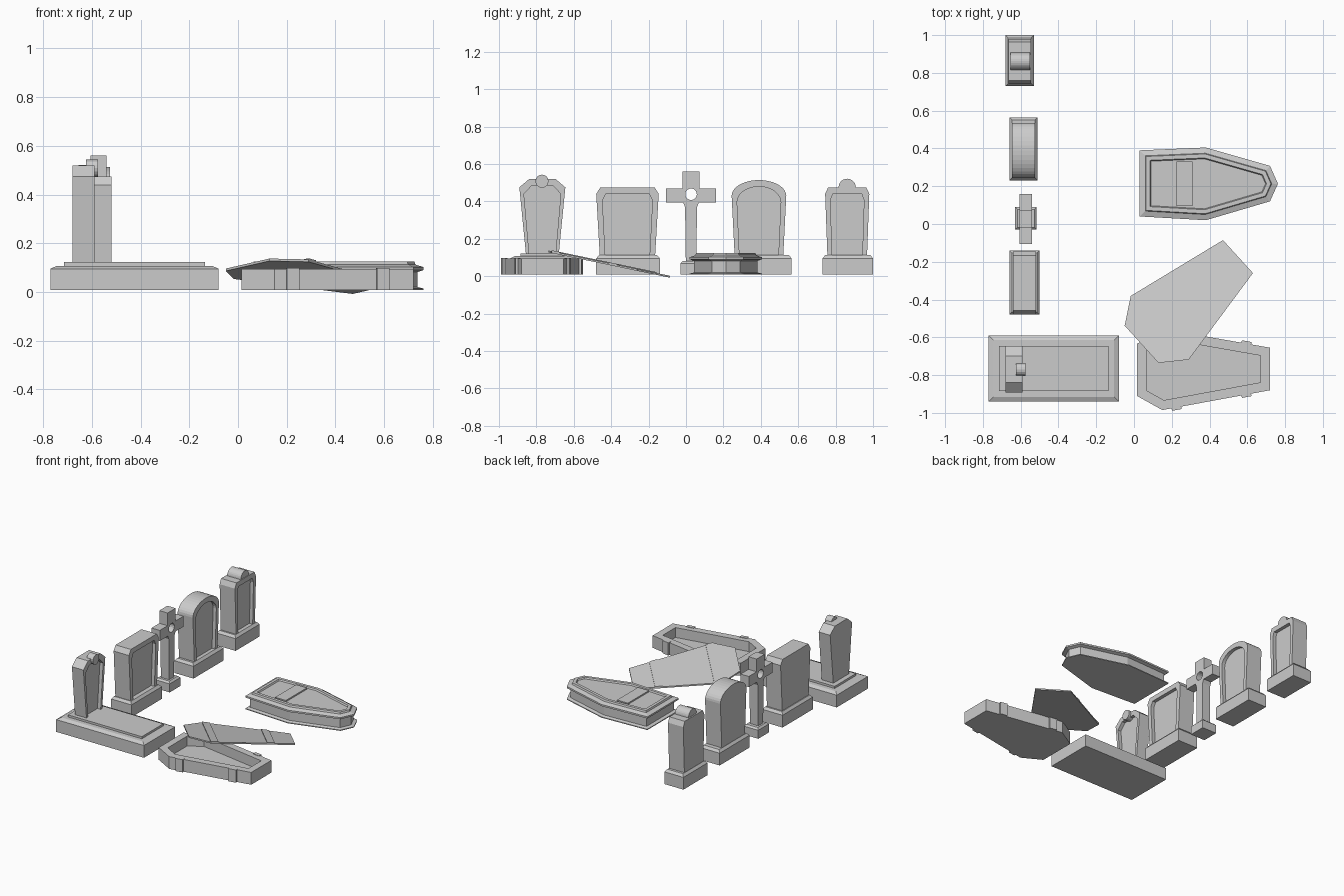
import bpy
from math import sin, cos, pi, atan2, hypot
from mathutils import Vector, Matrix

cube = bpy.data.objects.get("Cube")
if cube:
    bpy.data.objects.remove(cube, do_unlink=True)

GROUND = 0.008
stone = bpy.data.materials.new("stone_grey")
stone.use_nodes = True
stone.diffuse_color = (0.6, 0.6, 0.6, 1)
stone.node_tree.nodes["Principled BSDF"].inputs["Base Color"].default_value = (0.6, 0.6, 0.6, 1)


def loft(name, rings, caps=True):
    """Skin a stack of closed rings that share a point count."""
    n = len(rings[0])
    verts = [p for ring in rings for p in ring]
    faces = []
    for r in range(len(rings) - 1):
        for i in range(n):
            j = (i + 1) % n
            faces.append((r * n + i, r * n + j, (r + 1) * n + j, (r + 1) * n + i))
    if caps:
        faces.append(tuple(reversed(range(n))))
        faces.append(tuple(range(len(verts) - n, len(verts))))
    mesh = bpy.data.meshes.new(name)
    mesh.from_pydata(verts, [], faces)
    mesh.materials.append(stone)
    ob = bpy.data.objects.new(name, mesh)
    bpy.context.collection.objects.link(ob)
    bpy.context.view_layer.objects.active = ob
    bpy.ops.object.mode_set(mode='EDIT')
    bpy.ops.mesh.select_all(action='SELECT')
    bpy.ops.mesh.normals_make_consistent(inside=False)
    bpy.ops.object.mode_set(mode='OBJECT')
    return ob


def rect(x0, x1, y0, y1, z, inset=0):
    x0, x1, y0, y1 = x0 + inset, x1 - inset, y0 + inset, y1 - inset
    return [(x0, y0, z), (x1, y0, z), (x1, y1, z), (x0, y1, z)]


def stepped_base(name, x0, x1, y0, y1, steps):
    return loft(name, [rect(x0, x1, y0, y1, z, i) for z, i in steps])


def slab_x(name, profile, x0, x1):
    """Extrude a (y, z) outline along x."""
    return loft(name, [[(x, y, z) for y, z in profile] for x in (x0, x1)])


def arc(cy, cz, ry, rz, a0, a1, n):
    return [(cy + ry * cos(a0 + (a1 - a0) * i / n),
             cz + rz * sin(a0 + (a1 - a0) * i / n)) for i in range(n + 1)]


def headstone(name, outline, x0, x1, border=0.8, drop=0.035, depth=0.025):
    """Back slab plus a raised border that is open at the bottom."""
    cy = (outline[0][0] + outline[-1][0]) / 2
    foot = outline[0][1]
    inner = [(cy + (y - cy) * border, z if z == foot else z - drop) for y, z in outline]
    slab_x(name + "_back", outline, x0, x1 - depth)
    slab_x(name + "_border", outline + inner[::-1], x1 - depth, x1)


def mirrored(cy, half):
    """Bottom-to-top half outline, completed on the other side."""
    return [(cy + w, z) for w, z in half] + [(cy - w, z) for w, z in reversed(half)]


# Grave plot with its headstone
stepped_base("grave_plot", -0.77, -0.08, -0.94, -0.59,
             [(GROUND, 0), (0.095, 0), (0.107, 0.025), (0.107, 0.055), (0.122, 0.055)])
headstone("grave_stone", mirrored(-0.768, [(0.088, 0.12), (0.123, 0.475), (0.07, 0.52)]), -0.68, -0.59)
slab_x("grave_stone_ornament", arc(-0.77, 0.508, 0.035, 0.035, 0, 2 * pi, 16)[:-1], -0.625, -0.575)

# Row of headstones: base extents
BASE_STEPS = [(GROUND, 0), (0.095, 0), (0.112, 0.014)]
for label, x0, x1, y0, y1 in (("square", -0.66, -0.50, -0.48, -0.14),
                              ("arched", -0.66, -0.51, 0.23, 0.565),
                              ("crested", -0.68, -0.53, 0.73, 1.0)):
    stepped_base(label + "_stone_base", x0, x1, y0, y1, BASE_STEPS)

headstone("square_stone", mirrored(-0.313, [(0.148, 0.11), (0.167, 0.44), (0.145, 0.475)]), -0.64, -0.52)
headstone("arched_stone",
          [(0.52, 0.11)] + arc(0.39, 0.43, 0.146, 0.084, 0, pi, 18) + [(0.26, 0.11)], -0.645, -0.525)
headstone("crested_stone", mirrored(0.862, [(0.106, 0.11), (0.118, 0.44), (0.102, 0.475)]),
          -0.665, -0.545, border=0.76)
slab_x("crested_stone_crest", arc(0.862, 0.475, 0.046, 0.046, 0, pi, 14), -0.655, -0.55)

# Cross with a round hole
stepped_base("cross_base", -0.63, -0.515, -0.03, 0.09, [(GROUND, 0), (0.068, 0), (0.08, 0.012)])
cross = slab_x("cross", mirrored(0.027, [
    (0.028, 0.075), (0.032, 0.37), (0.043, 0.395), (0.133, 0.395), (0.133, 0.47),
    (0.045, 0.47), (0.045, 0.56)]), -0.605, -0.54)
cutter = slab_x("cross_hole_cutter", arc(0.027, 0.438, 0.031, 0.031, 0, 2 * pi, 16)[:-1], -0.7, -0.45)
cutter.hide_render = True
hole = cross.modifiers.new("hole", 'BOOLEAN')
hole.operation, hole.solver, hole.object = 'DIFFERENCE', 'EXACT', cutter
bpy.context.view_layer.objects.active = cross
bpy.ops.object.modifier_apply(modifier="hole")
bpy.data.objects.remove(cutter, do_unlink=True)


def inset_ring(pts, d, z):
    """Offset a counter-clockwise convex outline inwards by d."""
    out = []
    for i, p in enumerate(pts):
        p = Vector(p)
        e1 = (p - Vector(pts[i - 1])).normalized()
        e2 = (Vector(pts[(i + 1) % len(pts)]) - p).normalized()
        n1, n2 = Vector((-e1.y, e1.x)), Vector((-e2.y, e2.x))
        q = p + (n1 + n2) * d / (1 + n1.dot(n2))
        out.append((q.x, q.y, z))
    return out


# Closed coffin: flanged foot, waisted wall, flanged lid with sunken panel
CLOSED = [(0.03, 0.04), (0.38, 0.02), (0.72, 0.12), (0.762, 0.213), (0.72, 0.308), (0.38, 0.405), (0.03, 0.39)]
loft("closed_coffin", [inset_ring(CLOSED, d, z) for d, z in (
    (0, GROUND), (0, 0.014), (0.022, 0.02), (0.022, 0.082), (0, 0.09), (0, 0.102),
    (0.03, 0.112), (0.034, 0.124), (0.055, 0.124), (0.06, 0.114))])
loft("closed_coffin_plate", [rect(0.225, 0.31, 0.095, 0.33, z) for z in (0.112, 0.124)])

# Open coffin: hollow box with straps on the long sides
OPEN = [(0.015, -0.91), (0.15, -0.985), (0.72, -0.88), (0.72, -0.655), (0.15, -0.555), (0.015, -0.635)]
loft("open_coffin", [inset_ring(OPEN, d, z) for d, z in (
    (0, GROUND), (0, 0.095), (0.05, 0.095), (0.05, 0.025))])
for side, a, b in (("right", OPEN[1], OPEN[2]), ("left", OPEN[4], OPEN[3])):
    start, run = Vector(a), Vector(b) - Vector(a)
    for label, t in (("head", 0.13), ("foot", 0.78)):
        c = start + run * t
        turn = Matrix.Translation((c.x, c.y, 0)) @ Matrix.Rotation(atan2(run.y, run.x), 4, 'Z')
        loft(f"coffin_strap_{label}_{side}",
             [[turn @ Vector(p) for p in rect(-0.026, 0.026, -0.013, 0.013, z)] for z in (GROUND, 0.098)])

# Loose lid leaning on the open coffin
HEAD, FOOT = Vector((0.04, -0.637)), Vector((0.55, -0.173))
along = (FOOT - HEAD).normalized()
across = Vector((-along.y, along.x))
STATIONS = [(0, 0.133), (0.13, 0.228), (0.69, 0.118)]


def half_width(s):
    for (s0, w0), (s1, w1) in zip(STATIONS, STATIONS[1:]):
        if s <= s1:
            return w0 + (w1 - w0) * (s - s0) / (s1 - s0)
    return STATIONS[-1][1]


def lid_ring(stations, lift, grow=0):
    sides = [(s, -half_width(s) - grow) for s in stations]
    sides += [(s, half_width(s) + grow) for s in reversed(stations)]
    ring = []
    for s, w in sides:
        p = HEAD + along * s + across * w
        ring.append((p.x, p.y, 0.13 - 0.208 * (p.y + 0.73) + lift))
    return ring


loft("loose_lid", [lid_ring([0, 0.13, 0.69], lift) for lift in (-0.004, 0.006)])
for label, s in (("head", 0.13), ("foot", 0.505)):
    loft("lid_strap_" + label, [lid_ring([s, s + 0.05], lift) for lift in (0.004, 0.011)])
